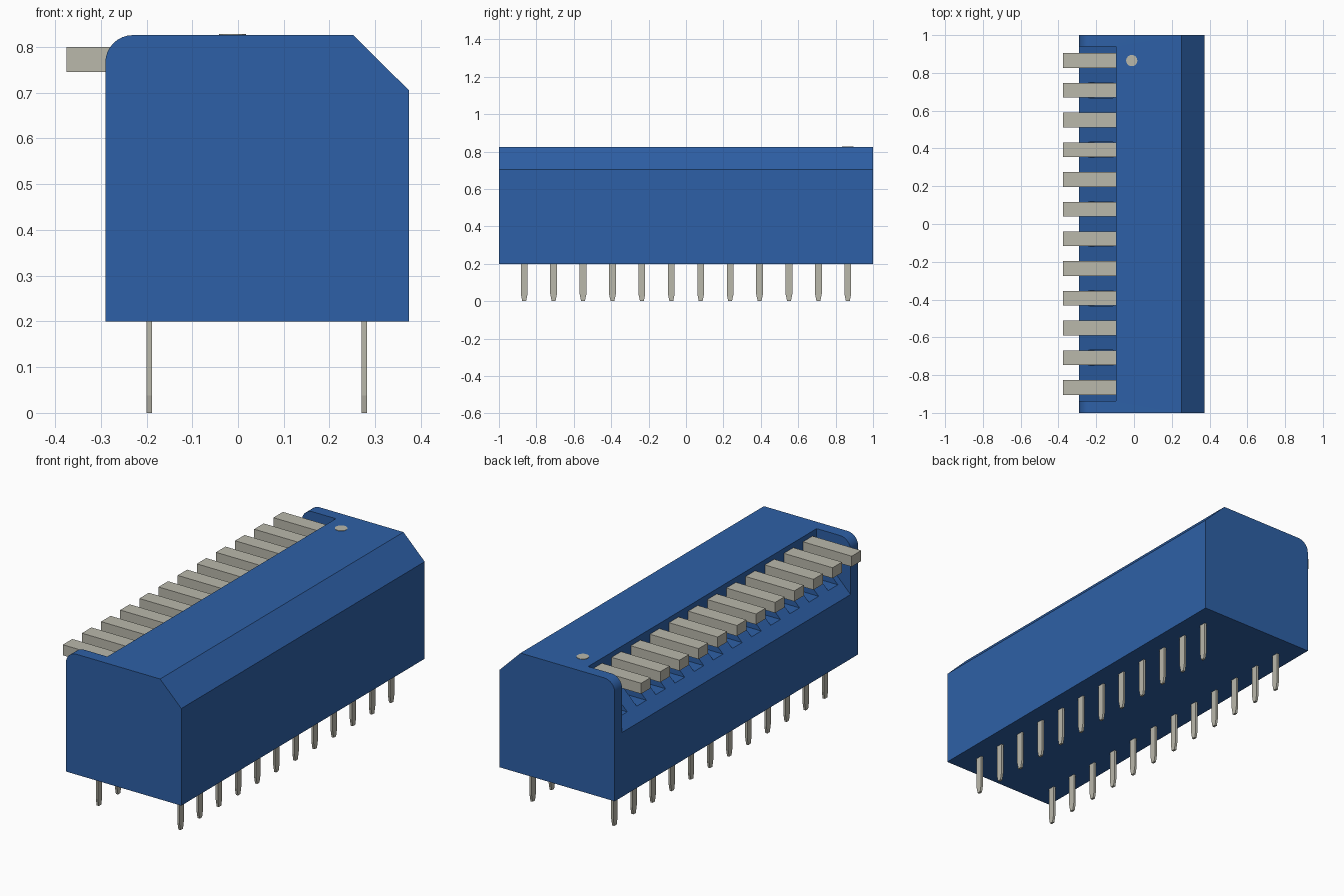
import bpy, bmesh, math
from mathutils import Vector

if "Cube" in bpy.data.objects:
    bpy.data.objects.remove(bpy.data.objects["Cube"], do_unlink=True)

COUNT, PITCH = 12, 0.1573
ROWS = [(i - (COUNT - 1) / 2) * PITCH for i in range(COUNT)]


def material(name, color):
    m = bpy.data.materials.new(name)
    m.use_nodes = True
    m.diffuse_color = color
    m.node_tree.nodes["Principled BSDF"].inputs["Base Color"].default_value = color
    return m


blue = material("blue plastic", (0.027, 0.118, 0.385, 1))
grey = material("pale warm grey", (0.49, 0.48, 0.41, 1))


def add_prism(bm, points, offset):
    """Extrude a closed outline of 3D points along an offset."""
    face = bm.faces.new([bm.verts.new(p) for p in points])
    out = bmesh.ops.extrude_face_region(bm, geom=[face])
    moved = [v for v in out["geom"] if isinstance(v, bmesh.types.BMVert)]
    bmesh.ops.translate(bm, vec=Vector(offset), verts=moved)


def finish(bm, name, mat):
    bmesh.ops.recalc_face_normals(bm, faces=bm.faces[:])
    mesh = bpy.data.meshes.new(name)
    bm.to_mesh(mesh)
    bm.free()
    mesh.materials.append(mat)
    obj = bpy.data.objects.new(name, mesh)
    bpy.context.collection.objects.link(obj)
    return obj


def xz_prisms(name, profile, spans, mat):
    """Prisms with an x-z profile, one for each (y start, y end) span."""
    bm = bmesh.new()
    for y0, y1 in spans:
        add_prism(bm, [(x, y0, z) for x, z in profile], (0, y1 - y0, 0))
    return finish(bm, name, mat)


def rect(x0, x1, z0, z1):
    return [(x0, z0), (x1, z0), (x1, z1), (x0, z1)]


def cut(target, cutter):
    cutter.hide_render = True
    mod = target.modifiers.new("cut", "BOOLEAN")
    mod.operation = "DIFFERENCE"
    mod.solver = "EXACT"
    mod.object = cutter
    bpy.context.view_layer.objects.active = target
    bpy.ops.object.modifier_apply(modifier=mod.name)
    bpy.data.objects.remove(cutter, do_unlink=True)


# Housing: chamfer on the right edge, rounded left edge
R = 0.06
arc = [(-0.29 + R - R * math.sin(a), 0.826 - R + R * math.cos(a))
       for a in (math.pi / 2 * i / 8 for i in range(9))]
outline = [(-0.29, 0.2), (0.374, 0.2), (0.374, 0.705), (0.252, 0.826)] + arc
housing = xz_prisms("housing", outline, [(-1, 1)], blue)

# Lever recess with a sloping floor
recess = [(-0.4, 0.425), (-0.095, 0.73), (-0.095, 0.9), (-0.4, 0.9)]
cut(housing, xz_prisms("recess_cutter", recess, [(-0.938, 0.94)], blue))

# Notches in the slope, one below each lever
cut(housing, xz_prisms("notch_cutter", rect(-0.24, -0.11, 0.585, 0.78),
                       [(y - 0.04, y + 0.04) for y in ROWS], blue))

bpy.ops.object.select_all(action="DESELECT")
housing.select_set(True)
bpy.context.view_layer.objects.active = housing
bpy.ops.object.shade_smooth_by_angle(angle=math.radians(30))

# Levers and the two rows of tapered pins
pin_shape = [(-0.018, 0.21), (-0.018, 0.038), (-0.01, 0),
             (0.01, 0), (0.018, 0.038), (0.018, 0.21)]
for n, y in enumerate(ROWS, 1):
    xz_prisms(f"lever_{n}", rect(-0.375, -0.095, 0.745, 0.8),
              [(y - 0.039, y + 0.039)], grey)
    for side, x in (("left", 0.276), ("right", -0.194)):
        bm = bmesh.new()
        add_prism(bm, [(x - 0.006, y + dy, z) for dy, z in pin_shape], (0.012, 0, 0))
        finish(bm, f"{side}_pin_{n}", grey)

# Marker dot on the top
bm = bmesh.new()
dot = [(-0.012 + 0.03 * math.cos(a), ROWS[-1] + 0.03 * math.sin(a), 0.824)
       for a in (math.tau * i / 16 for i in range(16))]
add_prism(bm, dot, (0, 0, 0.004))
finish(bm, "marker_dot", grey)
